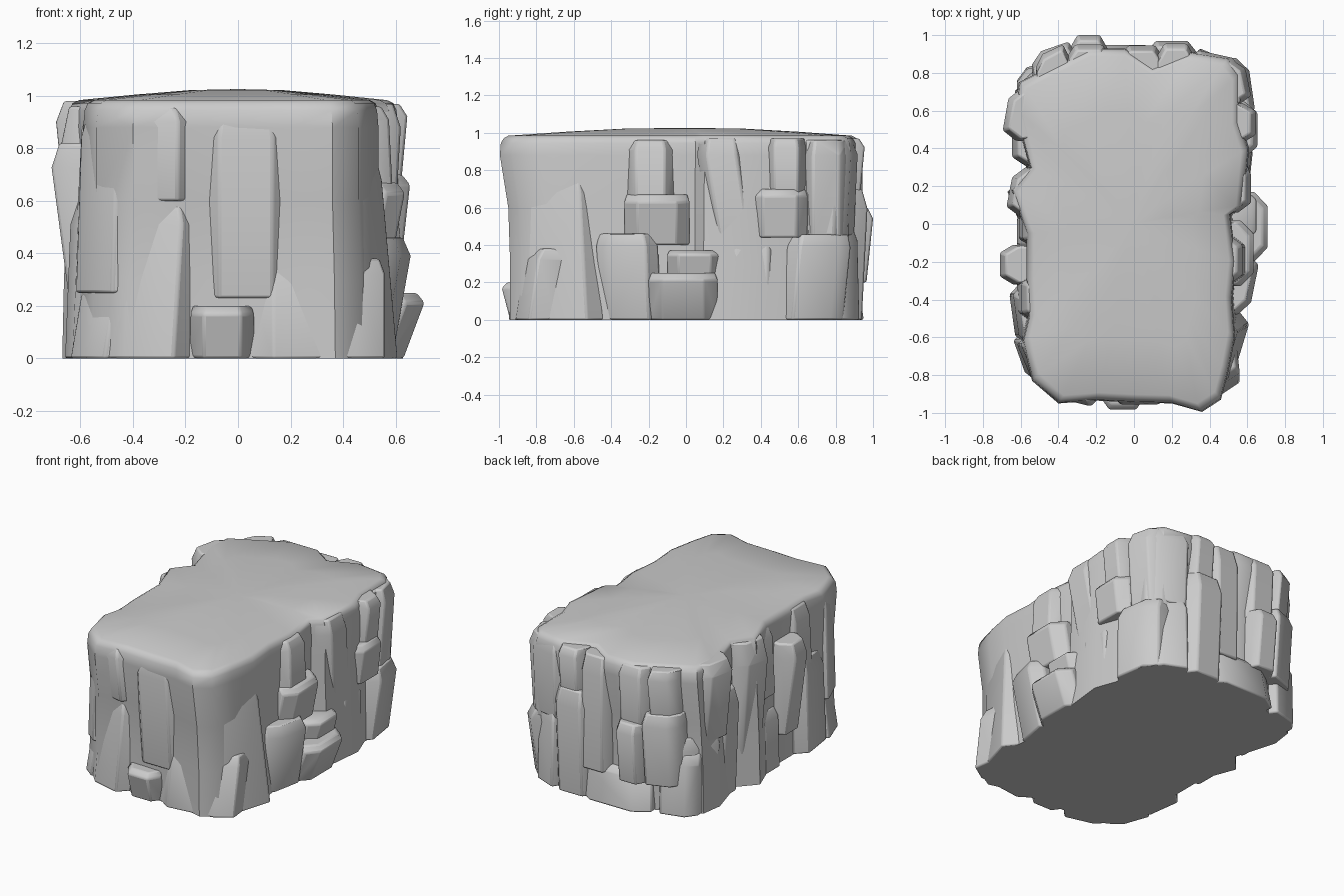
import bpy, bmesh

# ---------- helpers ----------
def finish(bm, name, bevel):
    bmesh.ops.recalc_face_normals(bm, faces=bm.faces)
    me = bpy.data.meshes.new(name)
    bm.to_mesh(me)
    bm.free()
    ob = bpy.data.objects.new(name, me)
    bpy.context.collection.objects.link(ob)
    if bevel:
        m = ob.modifiers.new("worn_edges", 'BEVEL')
        m.width = bevel
        m.segments = 2
        m.limit_method = 'ANGLE'
        m.angle_limit = 0.7
    bpy.ops.object.select_all(action='DESELECT')
    ob.select_set(True)
    bpy.context.view_layer.objects.active = ob
    bpy.ops.object.shade_smooth_by_angle(angle=0.75)
    return ob

# wall frames: (distance along wall, distance outward) -> x, y
WALLS = {
    "right": lambda a, o: (o, a),
    "left": lambda a, o: (-o, a),
    "front": lambda a, o: (a, -o),
    "back": lambda a, o: (a, o),
}

def slab(wall, i, a0, a1, z0, z1, ob, ot, tilt=0.0, skew=0.0):
    """Chipped stone slab; ob/ot = reach at bottom/top, tilt pulls one end inward,
    skew slides the top along the wall."""
    bm = bmesh.new()
    w = a1 - a0
    t0, t1 = max(-tilt, 0), max(tilt, 0)
    h = z1 - z0
    for z, o, s, k in ((z0, ob, 0.0, 0.0), (z0 + h * 0.85, ot, 0.0, skew),
                       (z1, ot - 0.03, 0.04, skew)):
        lo, hi = a0 + w * s + k, a1 - w * s + k
        prof = [(lo + w * .03, o - .25), (lo, o - .07 - t0), (lo + w * .2, o - t0),
                (hi - w * .2, o - t1), (hi, o - .07 - t1), (hi - w * .03, o - .25)]
        for a, r in prof:
            bm.verts.new((*WALLS[wall](a, r), z))
    res = bmesh.ops.convex_hull(bm, input=bm.verts[:])
    junk = list({g for g in res["geom_interior"] + res["geom_unused"]
                 if isinstance(g, bmesh.types.BMVert)})
    if junk:
        bmesh.ops.delete(bm, geom=junk, context='VERTS')
    bmesh.ops.dissolve_limit(bm, angle_limit=0.02, verts=bm.verts[:], edges=bm.edges[:])
    finish(bm, f"{wall}_slab_{i}", 0.01)

# ---------- core: ragged outline lofted upward, gently domed top ----------
OUTLINE = [(-.40, -.95), (-.2, -.935), (0, -.945), (.2, -.95), (.36, -.995), (.46, -.93),
           (.50, -.78), (.535, -.6), (.52, -.4), (.54, -.2), (.51, .05), (.58, .1),
           (.61, .4), (.56, .55), (.56, .8), (.5, .88), (.3, .91), (.1, .83),
           (-.05, .93), (-.25, .93), (-.45, .83), (-.61, .75), (-.63, .6), (-.55, .3),
           (-.65, .18), (-.57, -.05), (-.57, -.3), (-.56, -.5), (-.59, -.62), (-.54, -.83)]
RINGS = [(0, 1.03, .945), (.3, 1.02, .945), (.6, 1.0, .955), (.88, 1.0, 1.0), (.945, .99, .995),
         (.972, .97, .978), (.984, .93, .955), (1.005, .6, .65), (1.022, .28, .33)]
bm = bmesh.new()
rings = [[bm.verts.new((x * sx, y * sy, z)) for x, y in OUTLINE] for z, sx, sy in RINGS]
n = len(OUTLINE)
for lo, hi in zip(rings, rings[1:]):
    for i in range(n):
        j = (i + 1) % n
        bm.faces.new((lo[i], lo[j], hi[j], hi[i]))
bm.faces.new(rings[0][::-1])
tip = bm.verts.new((0, 0, 1.026))
for i in range(n):
    bm.faces.new((rings[-1][i], rings[-1][(i + 1) % n], tip))
finish(bm, "rock_core", 0)

# ---------- slabs on each wall: a0, a1, z0, z1, reach bottom, reach top, tilt, skew ----------
RIGHT = [
    (-.20, .17, 0, .25, .63, .71), (-.10, .19, .22, .37, .62, .65),
    (-.46, -.13, 0, .46, .59, .66, -.04, -.02), (-.88, -.44, 0, .80, .61, .55, -.08, -.04),
    (-.33, .02, .40, .67, .59, .635), (-.32, -.06, .62, .96, .59, .575),
    (.14, .40, .37, .97, .59, .62, 0, -.08), (.20, .50, 0, .44, .60, .61),
    (.50, .84, 0, .455, .61, .64, .03, .04), (.35, .65, .44, .70, .63, .655),
    (.43, .64, .65, .97, .62, .645), (.63, .87, .42, .96, .59, .62, .03)]
LEFT = [
    (-.32, -.11, .2, .82, .64, .71), (-.66, -.30, 0, .60, .66, .64, -.03),
    (-.86, -.58, .25, .95, .62, .60, -.07), (-.52, -.26, .4, .96, .62, .595),
    (-.16, .08, 0, .40, .62, .61), (.04, .30, 0, .96, .61, .675, .03),
    (.28, .50, 0, .72, .60, .645, 0, .03), (.44, .72, .45, .98, .65, .695, .03),
    (.50, .82, 0, .50, .61, .65, .06), (-.12, .08, .5, .95, .61, .59),
    (-.84, -.56, 0, .28, .64, .60, -.06)]
FRONT = [
    (-.50, -.18, 0, .60, .95, .92, -.05, .03), (-.50, -.16, .60, .955, .92, .965, -.05),
    (-.14, .20, .23, .95, .905, .955), (.03, .56, 0, .38, .95, .90, .04),
    (-.18, .06, 0, .20, .94, .985)]
BACK = [
    (-.34, -.14, .2, .60, .965, 1.0), (-.54, -.30, .2, .68, .93, .965, -.05),
    (-.62, -.36, 0, .40, .87, .86, -.04), (-.36, .16, 0, .25, .95, .92, 0, .02),
    (-.08, .16, .2, .96, .94, .945), (.06, .34, 0, .70, .94, .97),
    (.30, .54, 0, .50, .93, .92, .06), (.28, .58, .45, .96, .90, .92, .04),
    (-.52, -.34, .6, .97, .91, .95, -.05), (-.36, -.12, .55, .97, .93, .95),
    (.12, .32, .65, .97, .93, .955)]
for wall, rows in (("right", RIGHT), ("left", LEFT), ("front", FRONT), ("back", BACK)):
    for i, row in enumerate(rows):
        slab(wall, i + 1, *row)
